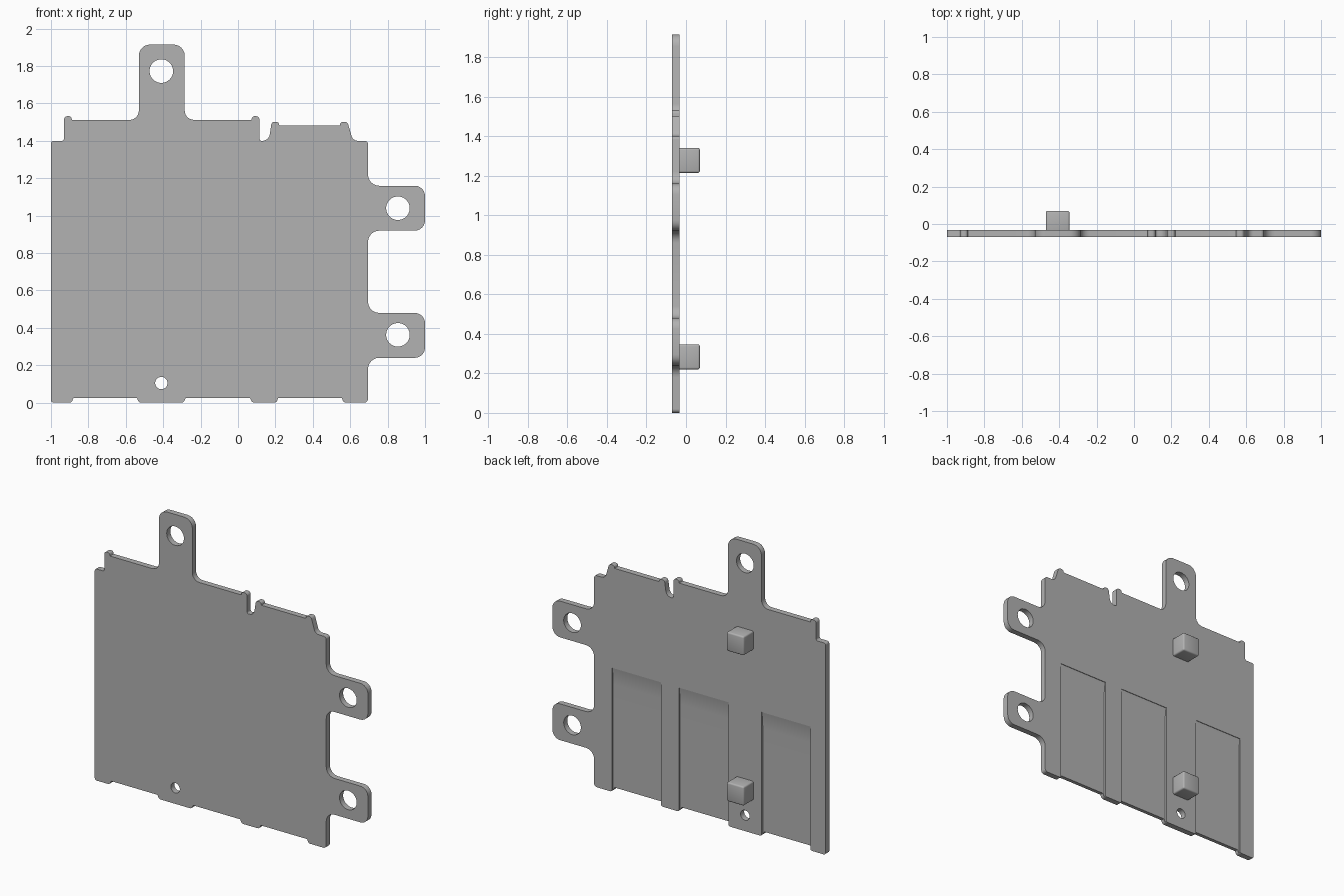
import bpy, bmesh, math
from mathutils import Vector

cube = bpy.data.objects.get("Cube")
if cube:
    bpy.data.objects.remove(cube, do_unlink=True)

grey = bpy.data.materials.new("plain grey")
grey.use_nodes = True
COLOR = (0.445, 0.445, 0.445, 1)
grey.diffuse_color = COLOR
grey.node_tree.nodes["Principled BSDF"].inputs["Base Color"].default_value = COLOR

FRONT, BACK = -0.07, -0.032


def rounded(corners, steps=6):
    """Replace every (x, z, radius) corner by a tangent arc."""
    points = []
    for i, (x, z, r) in enumerate(corners):
        p = Vector((x, z))
        a = (Vector(corners[i - 1][:2]) - p).normalized()
        b = (Vector(corners[(i + 1) % len(corners)][:2]) - p).normalized()
        half = a.angle(b) / 2
        if r == 0:
            points.append(p)
            continue
        center = p + (a + b).normalized() * r / math.sin(half)
        reach = r / math.tan(half)
        start, end = p + a * reach - center, p + b * reach - center
        sweep = start.angle_signed(end)
        for k in range(steps + 1):
            t = -sweep * k / steps
            points.append(center + Vector((start.x * math.cos(t) - start.y * math.sin(t),
                                           start.x * math.sin(t) + start.y * math.cos(t))))
    return points


def prism(name, points, offset):
    """Extrude a closed loop of 3D points into a solid."""
    bm = bmesh.new()
    face = bm.faces.new([bm.verts.new(p) for p in points])
    out = bmesh.ops.extrude_face_region(bm, geom=[face])
    bmesh.ops.translate(bm, vec=offset, verts=[v for v in out["geom"] if isinstance(v, bmesh.types.BMVert)])
    bmesh.ops.recalc_face_normals(bm, faces=bm.faces)
    mesh = bpy.data.meshes.new(name)
    bm.to_mesh(mesh)
    bm.free()
    mesh.materials.append(grey)
    obj = bpy.data.objects.new(name, mesh)
    bpy.context.collection.objects.link(obj)
    return obj


def activate(obj):
    bpy.ops.object.select_all(action='DESELECT')
    obj.select_set(True)
    bpy.context.view_layer.objects.active = obj


def cut(target, cutter):
    activate(target)
    mod = target.modifiers.new("cut", 'BOOLEAN')
    mod.operation, mod.solver, mod.object = 'DIFFERENCE', 'EXACT', cutter
    bpy.ops.object.modifier_apply(modifier=mod.name)
    bpy.data.objects.remove(cutter, do_unlink=True)


# Plate outline, counterclockwise from the lower left corner
SLOTS = [(-0.89, -0.53), (-0.29, 0.075), (0.205, 0.565)]
EDGE = 0.695
outline = [(-1, 0, 0.015)]
for left, right in SLOTS:
    outline += [(left, 0, 0.02), (left + 0.01, 0.025, 0.004), (right - 0.01, 0.025, 0.004), (right, 0, 0.02)]
outline.append((EDGE, 0, 0.02))
for low, high in [(0.24, 0.48), (0.92, 1.16)]:          # side lugs
    outline += [(EDGE, low, 0.06), (1, low, 0.055), (1, high, 0.055), (EDGE, high, 0.06)]
outline += [(EDGE, 1.4, 0.018), (0.615, 1.4, 0.035),     # right shoulder
            (0.585, 1.502, 0.018), (0.548, 1.502, 0.015), (0.545, 1.483, 0.003),
            (0.22, 1.483, 0.003), (0.217, 1.502, 0.015), (0.18, 1.502, 0.018),
            (0.165, 1.4, 0.04), (0.115, 1.4, 0.012),     # slit
            (0.115, 1.532, 0.018), (0.076, 1.532, 0.015), (0.072, 1.512, 0.003),
            (-0.285, 1.512, 0.05), (-0.285, 1.915, 0.06),  # upper lug
            (-0.53, 1.915, 0.06), (-0.53, 1.512, 0.05),
            (-0.888, 1.512, 0.003), (-0.892, 1.532, 0.015), (-0.93, 1.532, 0.018),
            (-0.93, 1.4, 0.012), (-1, 1.4, 0.015)]
plate = prism("mounting_plate", [(p.x, FRONT, p.y) for p in rounded(outline)], (0, BACK - FRONT, 0))

# Screw holes
for x, z, r in [(-0.41, 1.773, 0.063), (0.855, 1.04, 0.063), (0.855, 0.363, 0.063), (-0.41, 0.105, 0.033)]:
    ring = [(x + r * math.cos(math.tau * k / 40), -0.2, z + r * math.sin(math.tau * k / 40)) for k in range(40)]
    cut(plate, prism("hole_cutter", ring, (0, 0.4, 0)))

# Shallow recesses on the back, curving out at the top
TOP, DEPTH, RUN = 0.82, 0.014, 0.12
for left, right in SLOTS:
    side = [(left, 0.1, -0.1), (left, BACK - DEPTH, -0.1)]
    for k in range(9):
        t = k / 8
        side.append((left, BACK - DEPTH + 0.010 * t * t, TOP - RUN * (1 - t)))
    side.append((left, 0.1, TOP))
    cut(plate, prism("recess_cutter", side, (right - left, 0, 0)))

activate(plate)
bpy.ops.object.shade_smooth_by_angle(angle=math.radians(30))

# Locating pegs on the back
for name, z in [("lower_peg", 0.283), ("upper_peg", 1.277)]:
    h = 0.063
    base = [(-0.408 + sx * h, BACK - 0.02, z + sz * h) for sx, sz in [(-1, -1), (1, -1), (1, 1), (-1, 1)]]
    peg = prism(name, base, (0, 0.07 - BACK + 0.02, 0))
    activate(peg)
    bevel = peg.modifiers.new("soft edges", 'BEVEL')
    bevel.width, bevel.segments = 0.01, 3
    bpy.ops.object.modifier_apply(modifier=bevel.name)
    bpy.ops.object.shade_smooth_by_angle(angle=math.radians(35))
